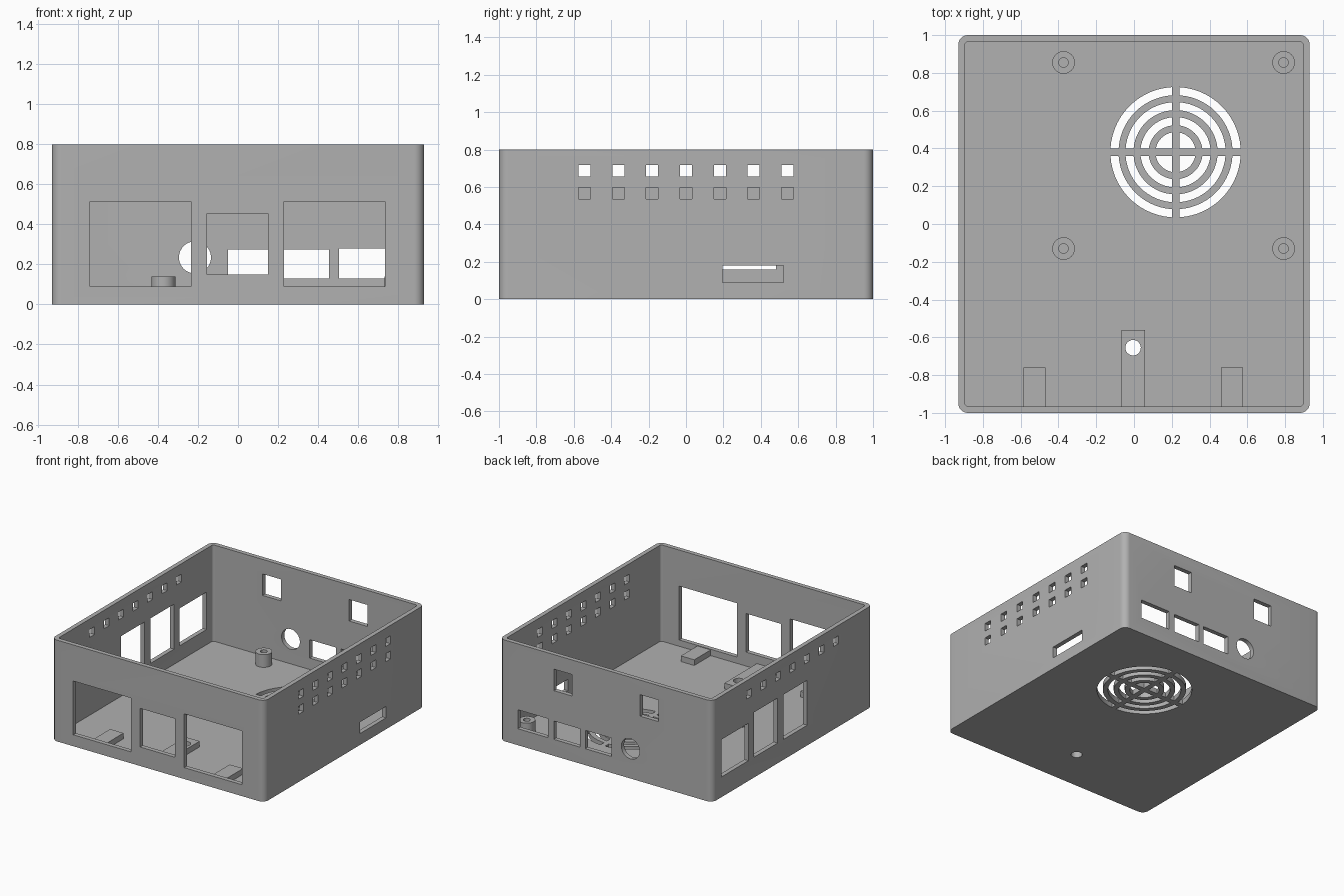
import bpy, bmesh
from math import sin, cos, asin, pi, radians
from mathutils import Vector, Matrix

cube = bpy.data.objects.get("Cube")
if cube:
    bpy.data.objects.remove(cube, do_unlink=True)

grey = bpy.data.materials.new("case grey")
grey.use_nodes = True
colour = (0.44, 0.44, 0.44, 1)
grey.diffuse_color = colour
grey.node_tree.nodes["Principled BSDF"].inputs["Base Color"].default_value = colour

W, D, H = 0.93, 1.0, 0.8      # half width, half depth, height
WALL, FLOOR = 0.035, 0.04


def prism(bm, outline, z0, z1):
    """Extrude a flat outline between two heights."""
    face = bm.faces.new([bm.verts.new((x, y, z0)) for x, y in outline])
    geom = bmesh.ops.extrude_face_region(bm, geom=[face])["geom"]
    top = [v for v in geom if isinstance(v, bmesh.types.BMVert)]
    bmesh.ops.translate(bm, verts=top, vec=(0, 0, z1 - z0))


def box(bm, x0, x1, y0, y1, z0, z1):
    prism(bm, [(x0, y0), (x1, y0), (x1, y1), (x0, y1)], z0, z1)


def arc(cx, cy, r, a0, a1, steps):
    return [(cx + r * cos(a0 + (a1 - a0) * i / steps),
             cy + r * sin(a0 + (a1 - a0) * i / steps)) for i in range(steps + 1)]


def rounded(hx, hy, r):
    pts = []
    for k, (sx, sy) in enumerate([(1, 1), (-1, 1), (-1, -1), (1, -1)]):
        pts += arc(sx * (hx - r), sy * (hy - r), r, k * pi / 2, (k + 1) * pi / 2, 8)
    return pts


def finish(name, bm):
    bmesh.ops.recalc_face_normals(bm, faces=bm.faces)
    mesh = bpy.data.meshes.new(name)
    bm.to_mesh(mesh)
    bm.free()
    mesh.materials.append(grey)
    obj = bpy.data.objects.new(name, mesh)
    bpy.context.collection.objects.link(obj)
    return obj


def activate(obj):
    bpy.ops.object.select_all(action='DESELECT')
    obj.select_set(True)
    bpy.context.view_layer.objects.active = obj


def cut(obj, cutter):
    mod = obj.modifiers.new("cut", 'BOOLEAN')
    mod.operation, mod.solver, mod.object = 'DIFFERENCE', 'EXACT', cutter
    activate(obj)
    bpy.ops.object.modifier_apply(modifier=mod.name)


# Case shell and its cavity
bm = bmesh.new()
prism(bm, rounded(W, D, 0.05), 0, H)
case = finish("case", bm)
bm = bmesh.new()
prism(bm, rounded(W - WALL, D - WALL, 0.018), FLOOR, H + 0.1)
cavity = finish("cavity_cutter", bm)
cut(case, cavity)

cuts = bmesh.new()

# Front openings
for x0, x1, z0, z1 in [(-0.74, -0.235, 0.09, 0.515), (-0.155, 0.15, 0.15, 0.455),
                       (0.23, 0.735, 0.09, 0.515)]:
    box(cuts, x0, x1, -D - 0.05, -D + 0.038, z0, z1)

# Back ports and upper square holes
for x0, x1, z0, z1 in [(0.505, 0.77, 0.13, 0.28), (0.225, 0.455, 0.13, 0.275),
                       (-0.05, 0.18, 0.13, 0.275), (0.295, 0.455, 0.515, 0.685),
                       (-0.46, -0.3, 0.515, 0.685)]:
    box(cuts, x0, x1, D - 0.05, D + 0.05, z0, z1)

# Round back port
bmesh.ops.create_cone(cuts, cap_ends=True, segments=40, radius1=0.08, radius2=0.08, depth=0.1,
                      matrix=Matrix.Translation((-0.215, D, 0.235)) @ Matrix.Rotation(pi / 2, 4, 'X'))

# Left-hand windows in the -x wall
for y0, y1, z1 in [(0.55, 0.885, 0.455), (0.185, 0.48, 0.515), (-0.185, 0.11, 0.515)]:
    box(cuts, -W - 0.05, -W + 0.05, y0, y1, 0.16, z1)

# Card slot in the +x wall
box(cuts, W - 0.05, W + 0.05, 0.195, 0.52, 0.09, 0.18)

# Side vents: two rows on the +x wall, one on the -x wall
for i in range(-3, 4):
    y = i * 0.181
    for side, z in [(1, 0.655), (1, 0.535), (-1, 0.655)]:
        x = side * W
        box(cuts, x - 0.05, x + 0.05, y - 0.032, y + 0.032, z, z + 0.062)

# Fan grille: ring slots split by a cross
gx, gy, spoke = 0.22, 0.38, 0.02
for outer, inner in [(0.345, 0.302), (0.265, 0.223), (0.186, 0.143), (0.106, 0)]:
    a = asin(spoke / outer)
    pts = arc(0, 0, outer, a, pi / 2 - a, 14)
    if inner:
        b = asin(spoke / inner)
        pts += arc(0, 0, inner, pi / 2 - b, b, 14)
    else:
        pts.append((spoke, spoke))
    for k in range(4):
        c, s = round(cos(k * pi / 2)), round(sin(k * pi / 2))
        prism(cuts, [(gx + c * x - s * y, gy + s * x + c * y) for x, y in pts],
              -0.05, FLOOR + 0.03)

# Screw hole through the floor and centre tab
prism(cuts, arc(-0.005, -0.655, 0.041, 0, 2 * pi, 32)[:-1], -0.05, 0.2)

cutter = finish("opening_cutter", cuts)
cut(case, cutter)

# Tabs on the floor behind the front wall
parts = [case]
for name, x0, x1, y1 in [("left_tab", 0.46, 0.577, -0.76), ("right_tab", -0.585, -0.468, -0.76),
                         ("centre_tab", -0.065, 0.057, -0.56)]:
    bm = bmesh.new()
    box(bm, x0, x1, -D + WALL, y1, FLOOR, 0.085)
    tab = finish(name, bm)
    if name == "centre_tab":
        cut(tab, cutter)
    parts.append(tab)

# Hollow board standoffs
for x, xn in [(-0.373, "right"), (0.792, "left")]:
    for y, yn in [(-0.13, "front"), (0.855, "back")]:
        bm = bmesh.new()
        ring = [(0.06, FLOOR), (0.06, 0.14), (0.025, 0.14), (0.025, FLOOR)]
        verts = [bm.verts.new((x + r, y, z)) for r, z in ring]
        edges = [bm.edges.new(pair) for pair in zip(verts, verts[1:])]
        bmesh.ops.spin(bm, geom=verts + edges, cent=(x, y, 0), axis=(0, 0, 1),
                       angle=2 * pi, steps=32)
        bmesh.ops.remove_doubles(bm, verts=bm.verts, dist=0.0005)
        parts.append(finish(f"{yn}_{xn}_standoff", bm))

for helper in (cavity, cutter):
    bpy.data.objects.remove(helper, do_unlink=True)

for obj in parts:
    activate(obj)
    bpy.ops.object.shade_smooth_by_angle(angle=radians(30))
